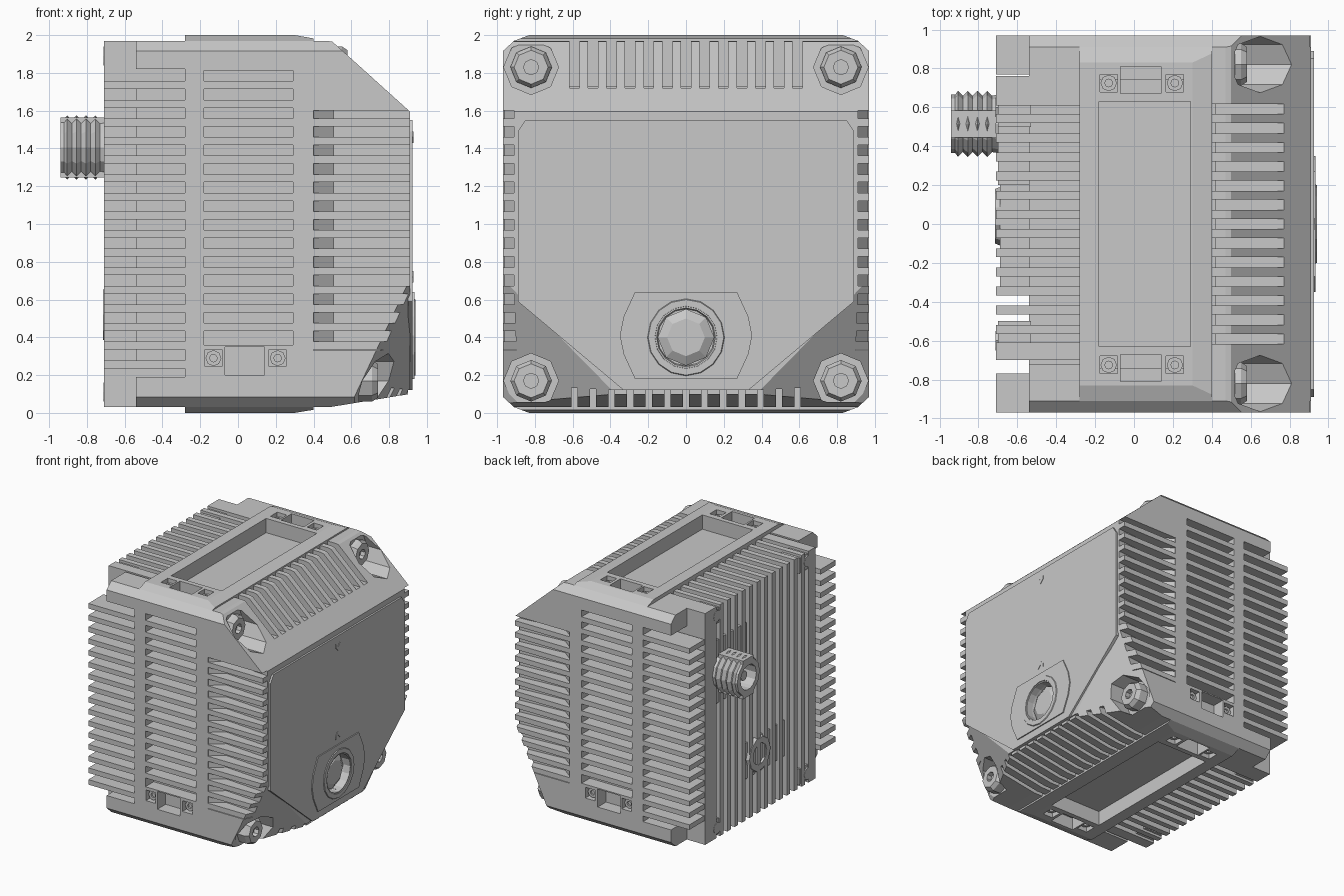
import bpy, bmesh, math
from mathutils import Vector, Matrix

if "Cube" in bpy.data.objects:
    bpy.data.objects.remove(bpy.data.objects["Cube"])

grey = bpy.data.materials.new("housing_grey")
grey.use_nodes = True
COLOUR = (0.58, 0.58, 0.58, 1)
grey.diffuse_color = COLOUR
grey.node_tree.nodes["Principled BSDF"].inputs["Base Color"].default_value = COLOUR

# Outer envelope of the housing: (point, outward normal)
HULL = [((.5, 0, 1.965), (.365, 0, .405)),
        ((.3, 0, 2), (.035, 0, .2)),
        ((.3, 0, 0), (.1, 0, -.61))]
for s in (-1, 1):
    HULL.append(((.93, s * .91, .69), (.297, s * .1425, -.14)))
    for t in (-1, 1):
        HULL += [((0, s * .97, 1 + t * .915), (0, s * .055, t * .06)),
                 ((0, s * .83, 1 + t), (0, s * .03, t * .08))]


def finish(name, bm):
    bmesh.ops.recalc_face_normals(bm, faces=bm.faces)
    mesh = bpy.data.meshes.new(name)
    bm.to_mesh(mesh)
    bm.free()
    mesh.materials.append(grey)
    ob = bpy.data.objects.new(name, mesh)
    bpy.context.collection.objects.link(ob)
    return ob


def part(name, boxes, cuts=()):
    """One object from boxes (x0, x1, y0, y1, z0, z1) trimmed to the envelope."""
    total = bmesh.new()
    for x0, x1, y0, y1, z0, z1 in boxes:
        bm = bmesh.new()
        mat = Matrix.Translation(((x0 + x1) / 2, (y0 + y1) / 2, (z0 + z1) / 2)) \
            @ Matrix.Diagonal((abs(x1 - x0), abs(y1 - y0), abs(z1 - z0), 1))
        bmesh.ops.create_cube(bm, size=1, matrix=mat)
        for co, no in HULL + list(cuts):
            bmesh.ops.bisect_plane(bm, geom=bm.verts[:] + bm.edges[:] + bm.faces[:],
                                   plane_co=co, plane_no=Vector(no).normalized(),
                                   clear_outer=True)
            rim = [e for e in bm.edges if e.is_boundary]
            if rim:
                bmesh.ops.holes_fill(bm, edges=rim)
        tmp = bpy.data.meshes.new("tmp")
        bm.to_mesh(tmp)
        bm.free()
        total.from_mesh(tmp)
        bpy.data.meshes.remove(tmp)
    return finish(name, total)


def lathe(name, profile, centre, sides, axis=(1, 0, 0)):
    """Turn (along, radius) points about an axis through centre."""
    bm = bmesh.new()
    vs = [bm.verts.new((a, r, 0)) for a, r in profile]
    es = [bm.edges.new(p) for p in zip(vs, vs[1:])]
    bmesh.ops.spin(bm, geom=vs + es, cent=(0, 0, 0), axis=(1, 0, 0),
                   angle=math.tau, steps=sides)
    bmesh.ops.remove_doubles(bm, verts=bm.verts, dist=.0005)
    turn = Vector((1, 0, 0)).rotation_difference(Vector(axis)).to_matrix().to_4x4()
    bmesh.ops.transform(bm, verts=bm.verts, matrix=Matrix.Translation(centre) @ turn)
    return finish(name, bm)


def prism(name, outline, x0, x1):
    """Extrude a (y, z) outline along x."""
    bm = bmesh.new()
    face = bm.faces.new([bm.verts.new((x0, y, z)) for y, z in outline])
    out = bmesh.ops.extrude_face_region(bm, geom=[face])
    bmesh.ops.translate(bm, vec=(x1 - x0, 0, 0),
                        verts=[v for v in out["geom"] if isinstance(v, bmesh.types.BMVert)])
    return finish(name, bm)


def drill(targets, centre, x0, radius, sides):
    """Cut a round pocket from x0 outwards along +x."""
    cutter = lathe("cutter", [(x0, 0), (x0, radius), (1, radius), (1, 0)], centre, sides)
    cutter.hide_render = True
    for ob in targets:
        mod = ob.modifiers.new("pocket", "BOOLEAN")
        mod.operation, mod.solver, mod.object = "DIFFERENCE", "EXACT", cutter
        bpy.context.view_layer.objects.active = ob
        bpy.ops.object.modifier_apply(modifier=mod.name)
    bpy.data.objects.remove(cutter)


def holed(b0, b1, port, screw):
    """Rectangles (x0, x1, b0, b1) leaving a port hole and a screw hole on either side."""
    out = []
    for a0, a1, c0, c1, (d0, d1) in ((-.19, -.08, -.175, -.085, screw),
                                     (-.08, .15, -.07, .14, port),
                                     (.15, .3, .165, .255, screw)):
        out += [(a0, c0, b0, b1), (c1, a1, b0, b1), (c0, c1, b0, d0), (c0, c1, d1, b1)]
    return out


PITCH, FIN = .0985, .021
SIDES = (-1, 1)

# Core blocks
part("core", [(-.54, .42, -.79, .79, .25, 1.73), (-.2, .42, -.86, .86, .25, 1.73)])
head = part("head_core", [(.4, .91, -.91, .91, .1, 1.72)],
            [((.91, s * .91, 0), (-.04, s * .51, 0)) for s in SIDES]
            + [((.91, 0, .12), (-.07, 0, -.51))])
# Sloped run-outs at the inner end of each side groove
part("groove_ramps", [(.39, .52, s * .8, s * .97, .36, 1.6) for s in SIDES],
     [((.4, s * .96, 0), (.1, s * .13, 0)) for s in SIDES])

# Two ring posts around the body
POSTS = ((-.28, -.18), (.29, .4))
part("ring_posts", [(a, b, s * .7, s * .97, 0, 2) for a, b in POSTS for s in SIDES]
     + [(a, b, -.75, .75, z, z + .3) for a, b in POSTS for z in (0, 1.7)])

# Horizontal fins on the front and back sides
for s, side in zip(SIDES, ("front", "back")):
    boxes = []
    for i in range(-2, 15):
        z = .405 + PITCH * (i + .5)
        y0, y1, z0, z1 = s * .77, s * .97, z - FIN, z + FIN
        if z < 1.8:
            boxes.append((-.71, -.27, y0, y1, z0, z1))
        if i >= 0:
            boxes.append((-.19, .3, y0, y1, z0, z1))
        if -1 <= i < 13:
            boxes.append((.39, .91, y0, y1, z0, z1))
    part(side + "_fins", boxes)

# Vertical fins wrapping top, rear and bottom, and fins on the sloped edge
wrap, slope, under = [], [], []
for k in range(-7, 7):
    y = (k + .5) * PITCH
    y0, y1 = y - .023, y + .023
    if k == -7:
        y0, y1 = -.7, -.61
    if k == 6:
        y0, y1 = .61, .76
    wrap += [(-.71, -.53, y0, y1, .03, 1.97), (-.54, -.27, y0, y1, 1.7, 1.97),
             (-.54, -.27, y0, y1, .03, .3)]
    slope.append((.39, .9, y - .023, y + .023, 1.7, 1.97))
    under.append((.39, .9, y - .033, y + .033, .03, .25))
part("rear_fins", wrap)
part("slope_fins", slope)
part("underside_fins", under)

# Solid corners
blocks = []
for s in SIDES:
    blocks += [(-.54, -.27, s * .72, s * .97, 1.82, 1.97),
               (-.54, -.27, s * .72, s * .97, .03, .19),
               (.39, .91, s * .64, s * .97, 1.6, 1.97),
               (.39, .91, s * .64, s * .97, .03, .33)]
corners = part("corner_blocks", blocks)

# Recessed windows on top and bottom with port ends
tray = []
for z0, z1, floor in ((1.88, 2, 1.7), (0, .12, .3)):
    tray.append((-.19, .3, -.8, .8, min(floor, z1), max(floor, z0)))
    for s in SIDES:
        tray += [(a, b, s * c, s * d, z0, z1)
                 for a, b, c, d in holed(.63, .97, (.67, .81), (.68, .77))]
part("window_frames", tray)

# Port blocks at the top and bottom of each side
ports = []
for s in SIDES:
    ports.append((-.19, .3, s * .74, s * .97, 1.82, 1.9))
    ports += [(a, b, s * .85, s * .97, c, d)
              for a, b, c, d in holed(.03, .36, (.2, .35), (.245, .335))]
    ports.append((-.19, .3, s * .74, s * .86, .1, .36))
part("port_blocks", ports)

# Small screws sunk beside the ports
screw = [(-.06, 0), (-.06, .042), (0, .042), (0, .02), (-.015, .02), (-.015, 0)]
for s in SIDES:
    for x in (-.13, .21):
        lathe("top_screw", screw, (x, s * .725, 1.97), 8, (0, 0, 1))
        lathe("bottom_screw", screw, (x, s * .725, .03), 8, (0, 0, -1))
        lathe("side_screw", screw, (x, s * .94, .29), 8, (0, s, 0))

# Corner bolts sunk in round pockets
for s in SIDES:
    for z, floor, x in ((1.83, .52, .58), (.17, .64, .74)):
        drill((corners, head), (0, s * .82, z), floor, .145, 8)
        lathe("corner_bolt", [(.42, 0), (.42, .11), (x - .03, .11), (x, .09), (x, .04),
                              (x - .04, .04), (x - .04, 0)], (0, s * .82, z), 8)

# Face panel and lens
half = [(.33, .12), (.89, .59), (.89, 1.49), (.85, 1.55)]
panel = prism("face_panel", half + [(-y, z) for y, z in reversed(half)], .9, .925)
half = [(.27, .18), (.33, .31), (.35, .41), (.33, .51), (.27, .64)]
plate = prism("lens_plate", half + [(-y, z) for y, z in reversed(half)], .92, .934)
drill((head, panel, plate), (0, 0, .4), .84, .155, 16)
lathe("lens_ring", [(.85, .15), (.94, .165), (.94, .2), (.925, .21)], (0, 0, .4), 16)
lathe("lens", [(.84, .15), (.87, .15), (.9, .1), (.9, 0)], (0, 0, .4), 8)
for z, d in ((1.46, -.03), (.72, .03)):
    prism("chevron_mark", [(-.03, z - d), (0, z), (.03, z - d), (.03, z), (0, z + d), (-.03, z)],
          .92, .929)

# Rear mounts: connector base, round boss and corner pads
part("rear_mounts", [(-.7, -.53, .2, .69, 1.15, 1.68), (-.69, -.53, -.34, .22, .36, .66)]
     + [(-.7, -.53, s * .5, s * .69, z, z + .13) for s in SIDES for z in (.05, 1.82)])
lathe("rear_boss", [(-.69, .15), (-.715, .14), (-.715, .09), (-.695, .09), (-.695, 0)],
      (0, .04, .52), 10)
for s in SIDES:
    for z in (.11, 1.89):
        lathe("rear_bolt", [(-.69, .05), (-.712, .05), (-.712, 0)], (0, s * .6, z), 8)

# Threaded connector
thread = [(-.7, .15)]
for i in range(4):
    x = -.73 - i * .05
    thread += [(x, .145), (x - .025, .17)]
thread += [(-.92, .15), (-.94, .15), (-.94, .105), (-.78, .105), (-.78, .04),
           (-.9, .04), (-.9, 0)]
lathe("connector", thread, (0, .515, 1.405), 12)
part("connector_grips", [(-.94, -.71, .445, .585, 1.405 + s * .1, 1.405 + s * .16)
                         for s in SIDES])
